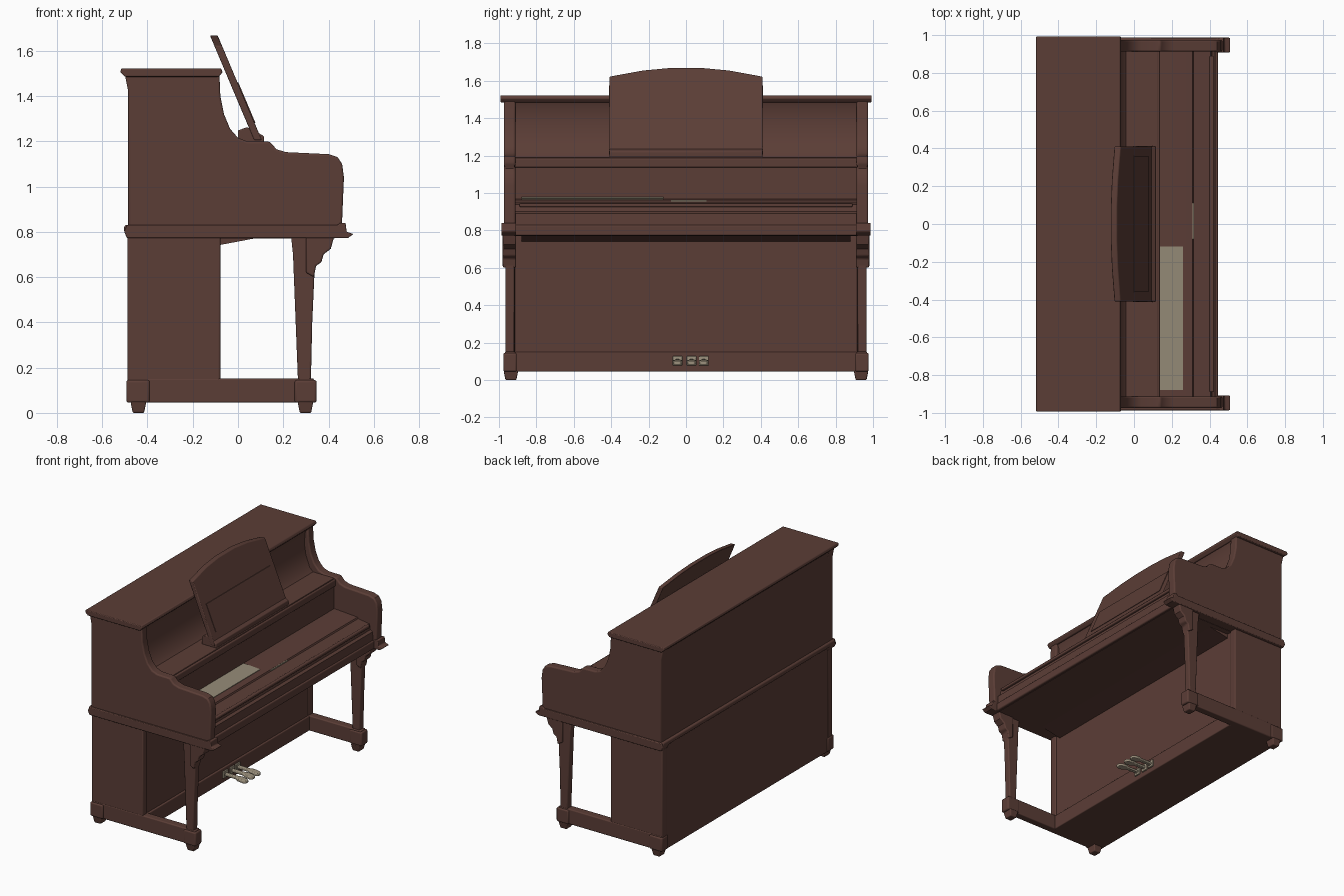
import bpy, bmesh, math


def material(name, rgb):
    m = bpy.data.materials.new(name)
    m.diffuse_color = (*rgb, 1)
    return m


BROWN = material("mahogany brown", (0.105, 0.047, 0.037))
CREAM = material("ivory cream", (0.30, 0.26, 0.185))
METAL = material("pale pedal metal", (0.34, 0.29, 0.21))


def loft(name, ring_a, ring_b, mat=BROWN, bevel=0.0):
    """Closed solid between two matching rings of points."""
    bm = bmesh.new()
    a = [bm.verts.new(p) for p in ring_a]
    b = [bm.verts.new(p) for p in ring_b]
    bm.faces.new(a)
    bm.faces.new(b[::-1])
    n = len(a)
    for i in range(n):
        j = (i + 1) % n
        bm.faces.new((a[i], b[i], b[j], a[j]))
    bmesh.ops.recalc_face_normals(bm, faces=bm.faces[:])
    me = bpy.data.meshes.new(name)
    bm.to_mesh(me)
    bm.free()
    me.materials.append(mat)
    ob = bpy.data.objects.new(name, me)
    bpy.context.collection.objects.link(ob)
    if bevel:
        mod = ob.modifiers.new("soft edges", "BEVEL")
        mod.width, mod.segments, mod.limit_method = bevel, 3, "ANGLE"
        mod.angle_limit = math.radians(40)
    return ob


def prism(name, xz, y0, y1, **kw):
    return loft(name, [(x, y0, z) for x, z in xz], [(x, y1, z) for x, z in xz], **kw)


def box(name, x0, x1, y0, y1, z0, z1, **kw):
    return prism(name, [(x0, z0), (x1, z0), (x1, z1), (x0, z1)], y0, y1, **kw)


def frustum(name, low, high, z0, z1, **kw):
    """Tapered block; low and high are x0, x1, y0, y1."""
    def ring(r, z):
        return [(r[0], r[2], z), (r[1], r[2], z), (r[1], r[3], z), (r[0], r[3], z)]
    return loft(name, ring(low, z0), ring(high, z1), **kw)


# Case: lower body, upper body with hollow curved front, lid
box("lower_body", -0.485, -0.085, -0.93, 0.93, 0.045, 0.80)
prism("upper_body", [(-0.485, 0.79), (-0.485, 1.43), (-0.497, 1.495), (-0.09, 1.495), (-0.105, 1.46),
                     (-0.112, 1.38), (-0.10, 1.30), (-0.07, 1.22), (-0.04, 1.19), (-0.04, 0.79)], -0.93, 0.93)
prism("lid", [(-0.50, 1.485), (-0.52, 1.505), (-0.515, 1.522), (-0.075, 1.522),
              (-0.068, 1.505), (-0.085, 1.485)], -0.993, 0.993, bevel=0.005)
box("back_moulding", -0.503, -0.47, -0.975, 0.975, 0.795, 0.83, bevel=0.01)
box("base_board", -0.10, -0.072, -0.92, 0.92, 0.045, 0.15, bevel=0.006)
prism("keybed_brace", [(-0.09, 0.74), (0.08, 0.772), (-0.09, 0.79)], -0.88, 0.88)

# Music shelf, fallboard, keybed
box("music_shelf", -0.07, 0.125, -0.92, 0.92, 1.165, 1.193, bevel=0.004)
box("shelf_front_rail", 0.09, 0.137, -0.92, 0.92, 1.137, 1.187, bevel=0.008)
box("fallboard", -0.05, 0.125, -0.92, 0.92, 0.90, 1.17)
prism("keybed", [(-0.09, 0.77), (-0.09, 0.975), (0.12, 0.975), (0.31, 0.963), (0.315, 0.953), (0.405, 0.94),
                 (0.412, 0.90), (0.43, 0.89), (0.435, 0.78), (0.425, 0.77)], -0.92, 0.92)
box("key_slip_moulding", 0.40, 0.424, -0.89, 0.89, 0.925, 0.946, bevel=0.006)
box("keybed_rail", 0.40, 0.444, -0.92, 0.92, 0.772, 0.83, bevel=0.008)
prism("exposed_keys", [(0.13, 0.972), (0.26, 0.964), (0.26, 0.970), (0.13, 0.979)], -0.88, -0.12, mat=CREAM)
box("key_edge_sliver", 0.311, 0.318, -0.08, 0.11, 0.955, 0.963, mat=CREAM)

# Both ends, mirrored across y
CHEEK = [(-0.485, 0.78), (-0.485, 1.42), (-0.50, 1.495), (-0.082, 1.495), (-0.078, 1.40), (-0.062, 1.32),
         (-0.035, 1.255), (0.0, 1.215), (0.04, 1.20), (0.14, 1.198), (0.17, 1.165), (0.21, 1.152),
         (0.40, 1.143), (0.44, 1.13), (0.46, 1.10), (0.468, 1.04), (0.46, 0.85), (0.46, 0.78)]
LEG = [(0.265, 0.14), (0.322, 0.14), (0.328, 0.40), (0.338, 0.62), (0.345, 0.775), (0.235, 0.775), (0.243, 0.70)]
CORBEL = [(0.30, 0.62), (0.335, 0.60), (0.345, 0.65), (0.368, 0.665), (0.378, 0.70),
          (0.41, 0.725), (0.425, 0.78), (0.30, 0.78)]
MOULD = [(-0.503, 0.80), (-0.49, 0.772), (0.485, 0.772), (0.51, 0.79), (0.48, 0.80),
         (0.475, 0.84), (0.45, 0.84), (0.44, 0.83), (-0.49, 0.83)]
for side, s in (("left", -1), ("right", 1)):
    prism(side + "_cheek", CHEEK, s * 0.912, s * 0.974, bevel=0.009)
    prism(side + "_side_moulding", MOULD, s * 0.908, s * 0.987, bevel=0.005)
    box(side + "_lower_side", -0.488, -0.078, s * 0.915, s * 0.966, 0.05, 0.79, bevel=0.008)
    prism(side + "_front_leg", LEG, s * 0.918, s * 0.966, bevel=0.007)
    prism(side + "_leg_corbel", CORBEL, s * 0.908, s * 0.98, bevel=0.007)
    box(side + "_foot_beam", -0.485, 0.335, s * 0.912, s * 0.968, 0.045, 0.153, bevel=0.007)
    for end, x0, x1 in (("front", 0.25, 0.347), ("back", -0.493, -0.39)):
        box(f"{side}_{end}_foot_block", x0, x1, s * 0.905, s * 0.977, 0.045, 0.145, bevel=0.01)
        c = 0.298 if end == "front" else -0.44
        frustum(f"{side}_{end}_foot", (c - 0.025, c + 0.025, s * 0.907, s * 0.965),
                (c - 0.035, c + 0.035, s * 0.897, s * 0.975), 0, 0.05, bevel=0.006)


# Tilted music desk with arched top, raised panel and ledge
def tilted(name, yz, back, front, **kw):
    def ring(d):
        return [(0.083 - (z - 1.22) * 0.422 + d, y, z) for y, z in yz]
    return loft(name, ring(back), ring(front), **kw)


half = [(0.413, 1.205), (0.41, 1.622), (0.34, 1.635), (0.23, 1.655), (0.09, 1.668)]
tilted("music_desk", half + [(-y, z) for y, z in half[::-1]], -0.018, 0.016, bevel=0.005)
tilted("music_desk_panel", [(0.36, 1.28), (0.36, 1.46), (-0.36, 1.46), (-0.36, 1.28)], 0.01, 0.020)
prism("music_desk_ledge", [(0.0, 1.19), (0.115, 1.19), (0.115, 1.222), (0.085, 1.24), (0.04, 1.262), (0.0, 1.248)],
      -0.41, 0.41, bevel=0.005)

# Three spoon-shaped pedals
SPOON = [(-0.09, 0.012), (0.02, 0.012), (0.045, 0.025), (0.085, 0.025), (0.105, 0.014)]
for label, y in (("left", -0.045), ("middle", 0.03), ("right", 0.095)):
    outline = SPOON + [(x, -w) for x, w in SPOON[::-1]]
    loft(label + "_pedal", [(x, y + w, 0.092 - 0.1 * max(x, 0)) for x, w in outline],
         [(x, y + w, 0.112 - 0.1 * max(x, 0)) for x, w in outline], mat=METAL, bevel=0.005)
    box(label + "_pedal_plate", -0.08, -0.062, y - 0.026, y + 0.026, 0.078, 0.128, mat=METAL, bevel=0.004)

# Smooth shading with crisp edges
bpy.ops.object.select_all(action="SELECT")
bpy.context.view_layer.objects.active = bpy.data.objects["lid"]
bpy.ops.object.shade_smooth_by_angle(angle=math.radians(35))
